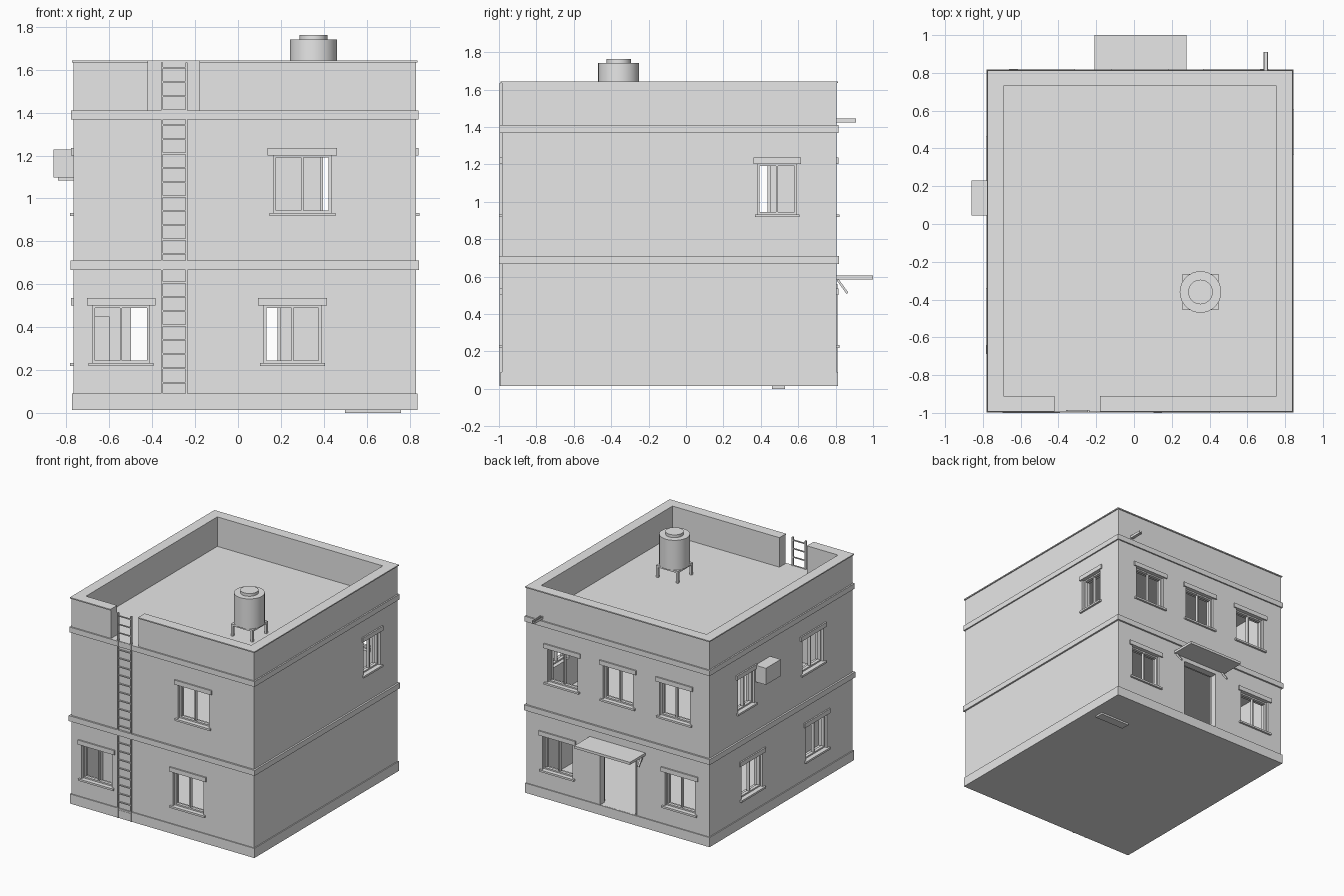
import bpy, bmesh, math
from mathutils import Matrix, Vector

if "Cube" in bpy.data.objects:
    bpy.data.objects.remove(bpy.data.objects["Cube"])

grey = bpy.data.materials.new("plain_grey")
grey.diffuse_color = (0.8, 0.8, 0.8, 1)
grey.use_nodes = True
grey.node_tree.nodes["Principled BSDF"].inputs["Base Color"].default_value = grey.diffuse_color

# Outer wall planes
X0, X1, Y0, Y1 = -0.767, 0.83, -0.985, 0.805
T = 0.075


def finish(name, bm):
    bmesh.ops.recalc_face_normals(bm, faces=bm.faces)
    me = bpy.data.meshes.new(name)
    bm.to_mesh(me)
    bm.free()
    me.materials.append(grey)
    ob = bpy.data.objects.new(name, me)
    bpy.context.collection.objects.link(ob)
    return ob


def add_box(bm, a, b, rot=None):
    a, b = Vector(a), Vector(b)
    m = Matrix.Translation((a + b) / 2)
    if rot:
        m = m @ rot
    m = m @ Matrix.Diagonal((*[abs(v) for v in b - a], 1))
    bmesh.ops.create_cube(bm, size=1, matrix=m)


def boxes(name, items):
    bm = bmesh.new()
    for it in items:
        add_box(bm, *it)
    return finish(name, bm)


def ring(z0, z1, out, inn, gap=None):
    """Four strips round the building, with an optional gap in the front."""
    xa, xb, ya, yb = X0 - out, X1 + out, Y0 - out, Y1 + out
    xi, xj, yi, yj = X0 + inn, X1 - inn, Y0 + inn, Y1 - inn
    r = [((xa, ya, z0), (xi, yb, z1)), ((xj, ya, z0), (xb, yb, z1)),
         ((xi, yj, z0), (xj, yb, z1))]
    if gap:
        r += [((xi, ya, z0), (gap[0], yi, z1)), ((gap[1], ya, z0), (xj, yi, z1))]
    else:
        r.append(((xi, ya, z0), (xj, yi, z1)))
    return r


def on_wall(side, u0, u1, d0, d1, z0, z1):
    """Box on a wall: u runs along it, d points outward."""
    if side == 'front':
        return (u0, Y0 - d1, z0), (u1, Y0 - d0, z1)
    if side == 'back':
        return (u0, Y1 + d0, z0), (u1, Y1 + d1, z1)
    if side == 'left':
        return (X0 - d1, u0, z0), (X0 - d0, u1, z1)
    return (X1 + d0, u0, z0), (X1 + d1, u1, z1)


# Windows: side, centre along the wall, hole bottom, half width
LOW, UP = 0.233, 0.933
windows = [
    ('front', -0.545, LOW, 0.132), ('front', 0.254, LOW, 0.132), ('front', 0.30, UP, 0.134),
    ('back', 0.56, LOW, 0.132), ('back', -0.51, LOW, 0.132),
    ('back', 0.517, UP, 0.132), ('back', 0.03, UP, 0.132), ('back', -0.465, UP, 0.132),
    ('left', 0.27, LOW, 0.132), ('left', -0.535, LOW, 0.132),
    ('left', 0.343, UP, 0.105), ('left', -0.49, UP, 0.132),
    ('right', 0.487, UP, 0.105)]
H = 0.268
DOOR = (-0.135, 0.195, 0.09, 0.56)

# Walls with two hollow storeys, window holes and doorway
walls = boxes("walls", [((X0, Y0, 0.014), (X1, Y1, 1.41))])
rooms = boxes("room_cutter", [((X0 + T, Y0 + T, a), (X1 - T, Y1 - T, b))
                              for a, b in ((0.09, 0.645), (0.71, 1.365))])
holes = boxes("opening_cutter",
              [on_wall(s, u - w, u + w, -T - 0.03, 0.05, z, z + H) for s, u, z, w in windows]
              + [on_wall('back', DOOR[0], DOOR[1], -T - 0.03, 0.05, DOOR[2] + 0.001, DOOR[3])])
for cutter in (rooms, holes):
    cutter.hide_render = True
    mod = walls.modifiers.new(cutter.name, 'BOOLEAN')
    mod.operation, mod.solver, mod.object = 'DIFFERENCE', 'EXACT', cutter
bpy.context.view_layer.update()
cut = bpy.data.meshes.new_from_object(
    walls.evaluated_get(bpy.context.evaluated_depsgraph_get()))
walls.modifiers.clear()
walls.data = cut
for cutter in (rooms, holes):
    bpy.data.objects.remove(cutter)

# Window frames, lintels and sills
frames, lintels, sills = [], [], []
F = 0.011
for s, u, z, w in windows:
    d = (-0.045, -0.02)
    frames += [on_wall(s, u - w, u - w + F, *d, z, z + H),
               on_wall(s, u + w - F, u + w, *d, z, z + H),
               on_wall(s, u - w + F, u + w - F, *d, z, z + F),
               on_wall(s, u - w + F, u + w - F, *d, z + H - F, z + H),
               on_wall(s, u - 0.005, u + 0.005, *d, z + F, z + H - F)]
    lw = w + (0.028 if w > 0.12 else 0.022)
    lintels.append(on_wall(s, u - lw, u + lw, -0.01, 0.011, z + H, z + H + 0.035))
    sills.append(on_wall(s, u - lw + 0.008, u + lw - 0.008, -0.02, 0.016, z - 0.015, z))
boxes("window_frames", frames)
boxes("window_lintels", lintels)
boxes("window_sills", sills)

# Door frame
a, b, z0, z1 = DOOR
boxes("door_frame", [on_wall('back', a, a + F, -0.05, 0.004, z0, z1),
                     on_wall('back', b - F, b, -0.05, 0.004, z0, z1),
                     on_wall('back', a + F, b - F, -0.05, 0.004, z1 - F, z1)])

# Plinth, storey bands, parapet and coping
boxes("plinth", ring(0.014, 0.09, 0.008, 0.01))
boxes("middle_band", ring(0.667, 0.71, 0.014, 0.01))
boxes("upper_band", ring(1.368, 1.41, 0.011, 0.01))
GAP = (-0.42, -0.18)
boxes("parapet", ring(1.41, 1.634, 0, T, GAP))
boxes("coping", ring(1.634, 1.643, 0.008, T, GAP))

# Ladder on the front wall
rungs = [((-0.35, -0.995, z), (-0.245, -0.987, z + 0.008))
         for z in (0.07 + 0.0668 * i for i in range(24))]
boxes("ladder", rungs + [((x, -0.998, 0.014), (x + 0.011, -0.984, 1.635))
                         for x in (-0.36, -0.246)])

# Canopy over the door with its slanted brackets
boxes("canopy", [((-0.21, 0.80, 0.585), (0.278, 1.0, 0.605))])
tilt = Matrix.Rotation(math.radians(36), 4, 'X')
boxes("canopy_brackets", [((x, 0.831, 0.502), (x + 0.014, 0.843, 0.592), tilt)
                          for x in (-0.195, 0.249)])

# Roof drain spout, open on top
boxes("drain_spout", [((0.685, 0.79, 1.425), (0.71, 0.91, 1.431)),
                      ((0.685, 0.79, 1.431), (0.69, 0.91, 1.445)),
                      ((0.705, 0.79, 1.431), (0.71, 0.91, 1.445))])

# Air conditioner on the left wall
boxes("air_conditioner", [((-0.86, 0.045, 1.097), (-0.765, 0.23, 1.228))])
boxes("air_conditioner_bracket", [((-0.84, y, 1.085), (-0.765, y + 0.012, 1.097))
                                  for y in (0.07, 0.193)])

# Plate under the building
boxes("base_plate", [((0.50, 0.46, 0.0), (0.76, 0.53, 0.016))])

# Interior partition and cupboard
boxes("partition", [((-0.692, -0.22, 0.09), (-0.50, -0.18, 0.645))])
boxes("cupboard", [((-0.692, -0.70, 0.09), (-0.60, -0.45, 0.45))])

# Water tank on its stand
TX, TY = 0.352, -0.36
bm = bmesh.new()
for r, za, zb in ((0.11, 1.505, 1.741), (0.065, 1.741, 1.763)):
    bmesh.ops.create_cone(bm, cap_ends=True, segments=32, radius1=r, radius2=r, depth=zb - za,
                          matrix=Matrix.Translation((TX, TY, (za + zb) / 2)))
tank = finish("water_tank", bm)
bpy.context.view_layer.objects.active = tank
tank.select_set(True)
bpy.ops.object.shade_smooth_by_angle(angle=math.radians(30))
stand = [((TX - 0.095, TY - 0.095, 1.49), (TX + 0.095, TY + 0.095, 1.505))]
for sx in (-1, 1):
    for sy in (-1, 1):
        x, y = TX + sx * 0.086, TY + sy * 0.086
        stand.append(((x - 0.009, y - 0.009, 1.41), (x + 0.009, y + 0.009, 1.49)))
boxes("tank_stand", stand)
